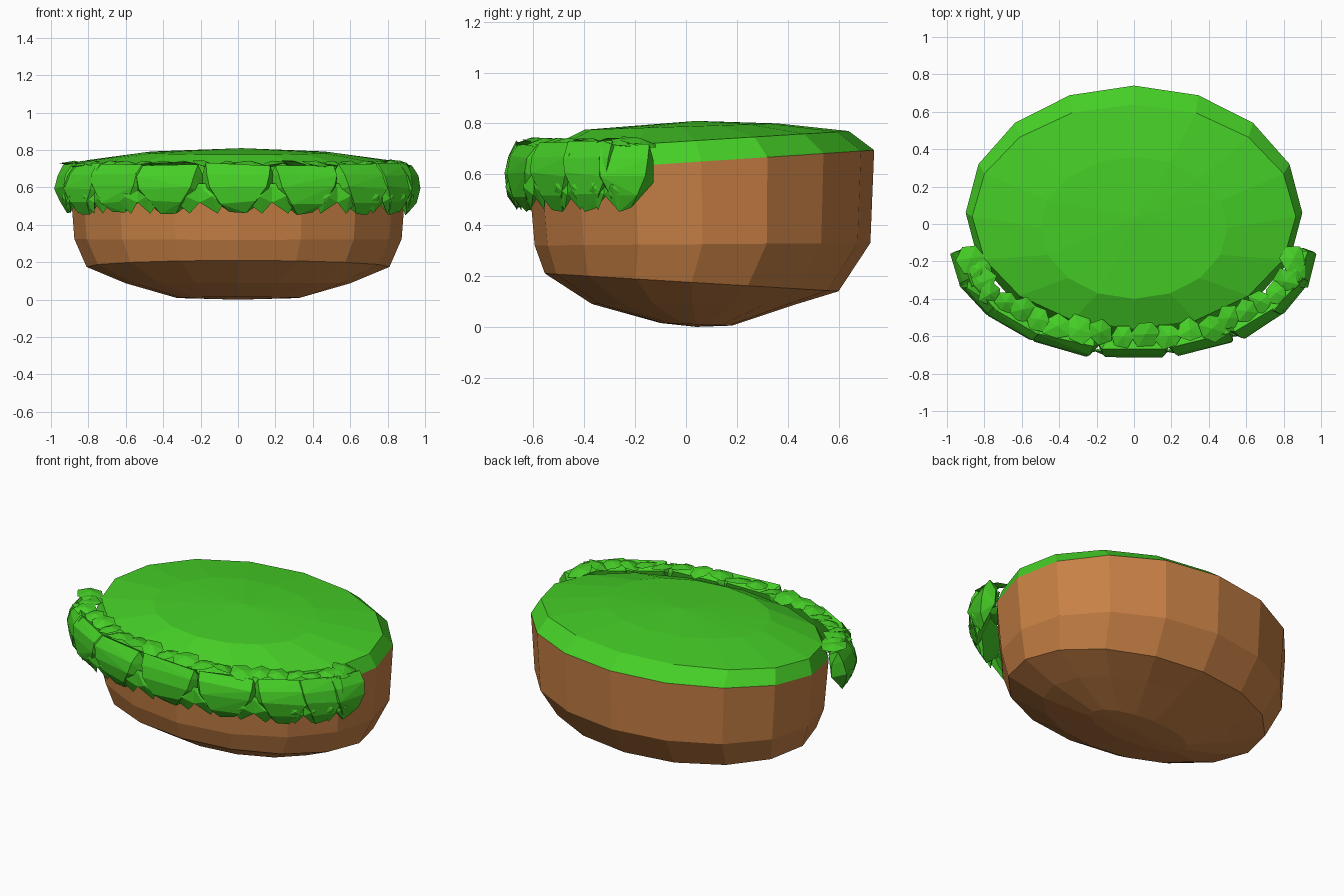
import bpy, bmesh, math, random
from mathutils import Vector, Matrix

if "Cube" in bpy.data.objects:
    bpy.data.objects.remove(bpy.data.objects["Cube"])

random.seed(4)
N = 16


def material(name, col):
    m = bpy.data.materials.new(name)
    m.diffuse_color = (*col, 1)
    m.use_nodes = True
    m.node_tree.nodes["Principled BSDF"].inputs["Base Color"].default_value = m.diffuse_color
    return m


brown = material("soil_brown", (0.58, 0.22, 0.06))
green = material("grass_green", (0.06, 0.62, 0.02))


def finish(bm, name, mat):
    bmesh.ops.recalc_face_normals(bm, faces=bm.faces)
    me = bpy.data.meshes.new(name)
    bm.to_mesh(me)
    bm.free()
    me.materials.append(mat)
    ob = bpy.data.objects.new(name, me)
    bpy.context.collection.objects.link(ob)
    return ob


def loft(name, mat, rings, pole):
    """Rings are (half width, front y, back y, front z, back z); pole closes the end."""
    bm = bmesh.new()
    loops = []
    for rx, yf, yb, zf, zb in rings:
        row = []
        for i in range(N):
            a = 2 * math.pi * i / N
            s = math.sin(a)
            row.append(bm.verts.new((rx * math.cos(a),
                                     (yf + yb) / 2 + (yb - yf) / 2 * s,
                                     (zf + zb) / 2 + (zb - zf) / 2 * s)))
        loops.append(row)
    for a, b in zip(loops, loops[1:]):
        for i in range(N):
            j = (i + 1) % N
            bm.faces.new((a[i], a[j], b[j], b[i]))
    p = bm.verts.new(pole)
    for i in range(N):
        bm.faces.new((loops[-1][i], loops[-1][(i + 1) % N], p))
    return finish(bm, name, mat)


# Soil bowl and domed grass top share the same tilted rim
rim = (0.90, -0.62, 0.74, 0.605, 0.695)
loft("soil_base", brown, [
    rim,
    (0.875, -0.595, 0.725, 0.32, 0.33),
    (0.81, -0.555, 0.60, 0.21, 0.14),
    (0.60, -0.37, 0.42, 0.09, 0.085),
    (0.33, -0.10, 0.18, 0.015, 0.005)], (0, 0.04, 0.0))
loft("grass_top", green, [
    rim,
    (0.865, -0.56, 0.64, 0.695, 0.77),
    (0.50, -0.40, 0.36, 0.775, 0.80)], (0.02, 0.04, 0.81))


def arc(deg, inset, z):
    """Point on the overhanging grass arc, moved inward by inset."""
    a = math.radians(deg)
    return Vector(((0.985 - inset) * math.cos(a),
                   -0.15 + (0.58 - inset) * math.sin(a), z))


def hull(name, pts):
    bm = bmesh.new()
    for p in pts:
        bm.verts.new(p)
    r = bmesh.ops.convex_hull(bm, input=bm.verts)
    loose = {g for g in r["geom_interior"] + r["geom_unused"]
             if isinstance(g, bmesh.types.BMVert)}
    bmesh.ops.delete(bm, geom=list(loose), context="VERTS")
    bmesh.ops.dissolve_limit(bm, angle_limit=math.radians(4),
                             verts=bm.verts, edges=bm.edges)
    return finish(bm, name, green)


def clump(name, deg, half, drop=0.0, inset=0.0):
    # profile rows: inset, height, width fraction
    rows = [(0.12, 0.69, 0.75), (0.05, 0.725, 0.85), (0.012, 0.67, 0.8),
            (0.0, 0.60, 0.72), (0.02, 0.52, 0.45), (0.06, 0.46, 0.22),
            (0.075, 0.57, 1.0), (0.075, 0.65, 1.0)]
    pts = []
    for d, z, w in rows:
        for s in (-1, 1):
            pts.append(arc(deg + s * w * half, d + inset + random.uniform(0, 0.012),
                           z - drop + random.uniform(-0.01, 0.01)))
    hull(name, pts)


# Rounded grass clumps hanging over the front
angles = [190, 207, 226, 246, 270, 293, 316, 334, 350]
for k, deg in enumerate(angles):
    clump(f"grass_clump_{k + 1}", deg, 12.5)

# Pointed tufts peeking out between the clumps
for k, (a, b) in enumerate(zip(angles, angles[1:])):
    m = (a + b) / 2
    for t in (-4.5, 3.5):
        hull(f"hanging_tuft_{k + 1}",
             [arc(m + t - 5, 0.04, 0.62), arc(m + t + 5, 0.04, 0.62),
              arc(m + t - 4, 0.035, 0.52), arc(m + t + 4, 0.035, 0.52),
              arc(m + t, 0.015, 0.55), arc(m + t, 0.07, 0.60),
              arc(m + t + random.uniform(-2, 2), 0.06, 0.46)])

# Small flat leaves along the top of the fringe
COUNT = 22
for k in range(COUNT):
    deg = 184 + 172 * k / (COUNT - 1)
    c = arc(deg, 0.115 + random.uniform(-0.02, 0.03), 0.725)
    size = random.uniform(0.065, 0.085)
    tilt = (Matrix.Rotation(random.uniform(-0.25, 0.25), 3, 'X')
            @ Matrix.Rotation(random.uniform(-0.25, 0.25), 3, 'Y'))
    start = random.uniform(0, 6)
    pts = [c + Vector((0, 0, 0.018)), c + Vector((0, 0, -0.015))]
    for i in range(6):
        a = start + i * math.pi / 3
        r = size * random.uniform(0.8, 1.1)
        pts.append(c + tilt @ Vector((r * math.cos(a), r * math.sin(a), 0)))
    hull(f"fringe_leaf_{k + 1}", pts)
